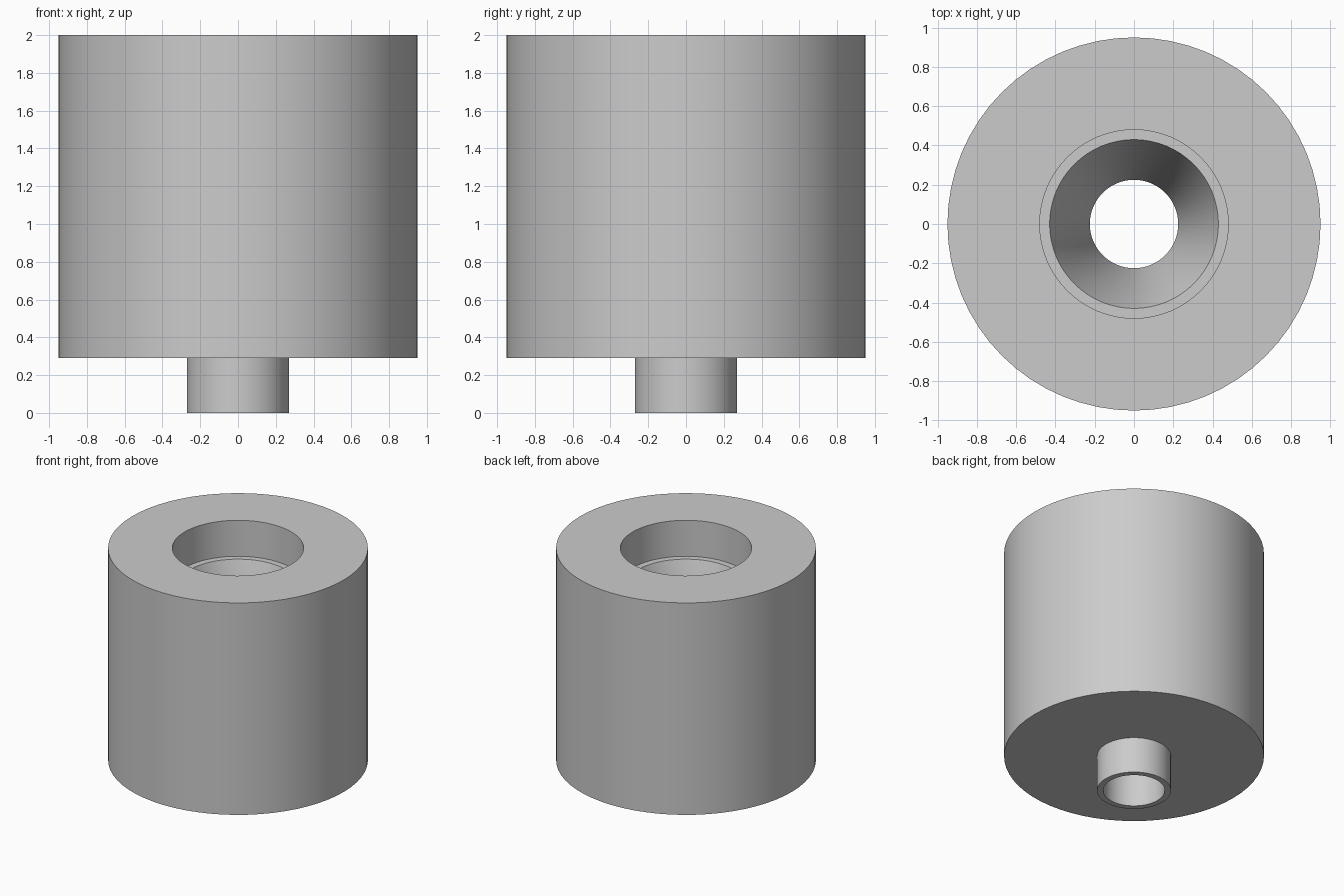
import bpy
import bmesh
import math

cube = bpy.data.objects.get("Cube")
if cube:
    bpy.data.objects.remove(cube, do_unlink=True)

SIDES = 64

grey = bpy.data.materials.new("plain grey")
grey.use_nodes = True
colour = (0.6, 0.6, 0.6, 1.0)
grey.diffuse_color = colour
grey.node_tree.nodes["Principled BSDF"].inputs["Base Color"].default_value = colour


def lathe(name, profile):
    """Spin a closed (radius, height) profile around the z axis."""
    bm = bmesh.new()
    rings = []
    for radius, z in profile:
        angles = [math.tau * i / SIDES for i in range(SIDES)]
        rings.append([bm.verts.new((radius * math.cos(a), radius * math.sin(a), z))
                      for a in angles])
    for low, high in zip(rings, rings[1:] + rings[:1]):
        for i in range(SIDES):
            j = (i + 1) % SIDES
            bm.faces.new((low[i], low[j], high[j], high[i]))
    bmesh.ops.recalc_face_normals(bm, faces=bm.faces)
    mesh = bpy.data.meshes.new(name)
    bm.to_mesh(mesh)
    bm.free()
    mesh.materials.append(grey)
    obj = bpy.data.objects.new(name, mesh)
    bpy.context.collection.objects.link(obj)
    bpy.ops.object.select_all(action="DESELECT")
    obj.select_set(True)
    bpy.context.view_layer.objects.active = obj
    bpy.ops.object.shade_smooth_by_angle(angle=math.radians(30))
    return obj


# Thick body with a spigot below, a stepped socket above and a tapered bore
lathe("socketed_cylinder", [
    (0.225, 0.0), (0.27, 0.0),      # spigot rim
    (0.27, 0.29), (0.95, 0.29),     # underside
    (0.95, 2.0), (0.48, 2.0),       # outer wall and top
    (0.48, 1.71), (0.43, 1.71),     # socket wall and ledge
    (0.225, 1.14),                  # taper into the straight bore
])
